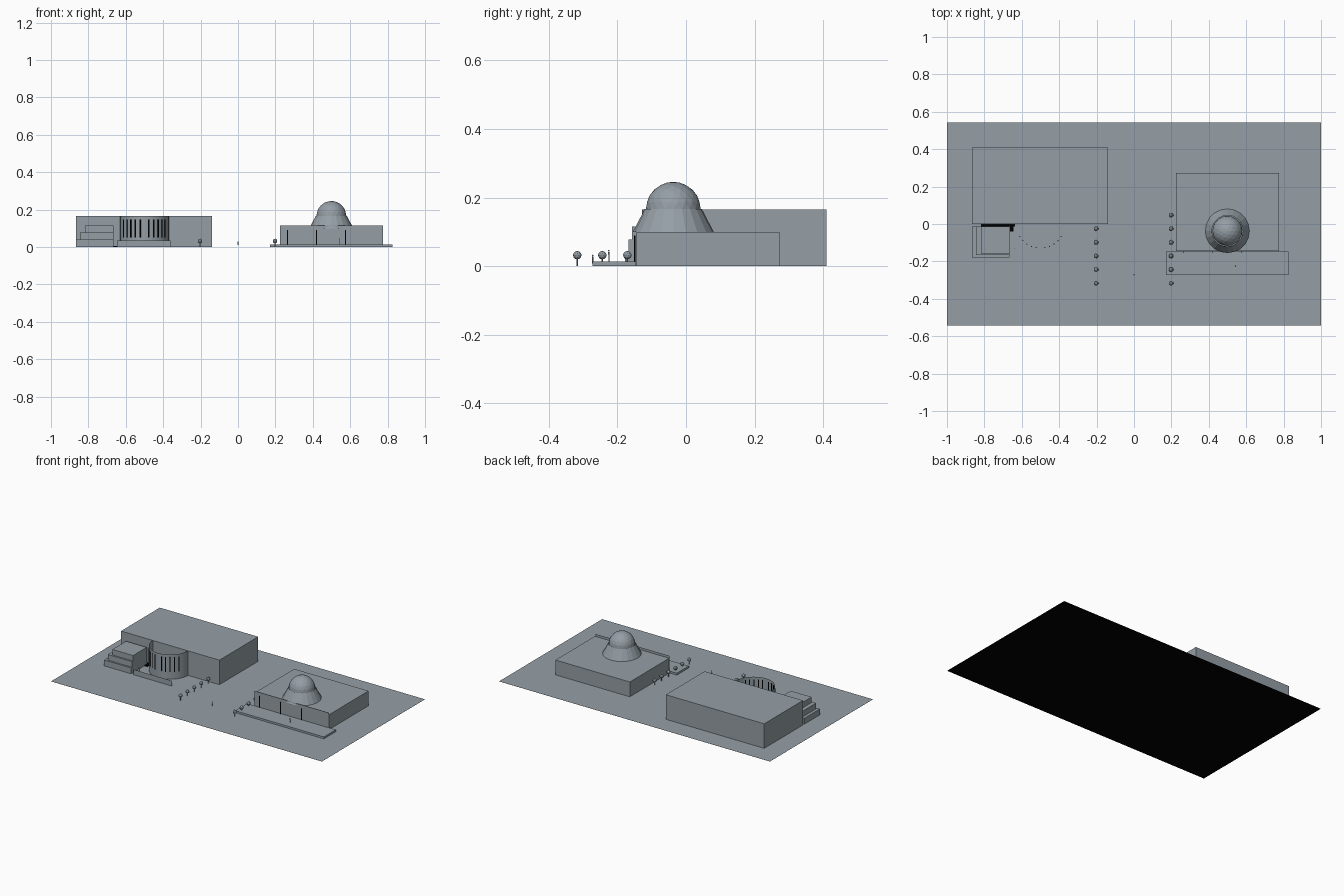
import bpy, bmesh, math
from mathutils import Vector

if "Cube" in bpy.data.objects:
    bpy.data.objects.remove(bpy.data.objects["Cube"])


def colour(name, rgb):
    m = bpy.data.materials.new(name)
    m.diffuse_color = (*rgb, 1)
    m.use_nodes = True
    m.node_tree.nodes["Principled BSDF"].inputs["Base Color"].default_value = m.diffuse_color
    return m


grey = colour("blue_grey", (0.30, 0.345, 0.38))
black = colour("black", (0.0, 0.0, 0.0))


def finish(name, bm, mat=grey):
    me = bpy.data.meshes.new(name)
    bm.to_mesh(me)
    bm.free()
    me.materials.append(mat)
    ob = bpy.data.objects.new(name, me)
    bpy.context.collection.objects.link(ob)
    return ob


def box(name, x0, x1, y0, y1, z0, z1, mat=grey):
    bm = bmesh.new()
    bmesh.ops.create_cube(bm, size=1)
    for v in bm.verts:
        v.co = Vector(((x0, x1)[v.co.x > 0], (y0, y1)[v.co.y > 0], (z0, z1)[v.co.z > 0]))
    return finish(name, bm, mat)


def sheet(name, corners, mat=grey):
    bm = bmesh.new()
    bm.faces.new([bm.verts.new(c) for c in corners])
    return finish(name, bm, mat)


def cone(name, x, y, z0, z1, r0, r1, sides, caps=False):
    bm = bmesh.new()
    bmesh.ops.create_cone(bm, cap_ends=caps, segments=sides, radius1=r0, radius2=r1, depth=z1 - z0)
    bmesh.ops.translate(bm, verts=bm.verts, vec=(x, y, (z0 + z1) / 2))
    return finish(name, bm)


def ball(name, x, y, z, r, sub):
    bm = bmesh.new()
    bmesh.ops.create_icosphere(bm, subdivisions=sub, radius=r)
    bmesh.ops.translate(bm, verts=bm.verts, vec=(x, y, z))
    return finish(name, bm)


# Site: grey top, black underside
site = [(-1, -.543), (1, -.543), (1, .543), (-1, .543)]
sheet("site", [(x, y, .001) for x, y in site])
sheet("site_underside", [(x, y, 0) for x, y in reversed(site)], black)

# Left hall with stepped annex, black link and low front wall
box("left_hall", -.865, -.138, .001, .41, .001, .165)
for i, (x, y, z) in enumerate([(-.865, -.178, .04), (-.845, -.167, .078), (-.818, -.157, .115)]):
    box(f"annex_step_{i}", x, -.665, y, -.013, .001 if i == 0 else .04 * i - .005, z)
box("annex_link", -.818, -.637, -.013, .001, .001, .006, black)
box("annex_link_end", -.663, -.643, -.04, -.013, .001, .006, black)
sheet("low_wall", [(-.647, -.18, 0), (-.36, -.18, 0), (-.36, -.18, .036), (-.647, -.18, .036)])

# Curved entrance screen, open at the top
bm = bmesh.new()
cx, cy, r, n = -.5, .001, .13, 20
ring = []
for i in range(n + 1):
    a = math.pi + math.pi * i / n
    x, y = cx + r * math.cos(a), cy + r * math.sin(a)
    ring.append((bm.verts.new((x, y, .001)), bm.verts.new((x, y, .165))))
for a, b in zip(ring, ring[1:]):
    bm.faces.new((a[0], b[0], b[1], a[1]))
finish("curved_screen", bm)

# Narrow black window strips around the screen
for side in (-1, 1):
    for k, deg in enumerate((10, 22, 34, 46, 58)):
        a = math.radians(deg) * side
        ob = box(f"screen_window_{side}_{k}", -.003, .003, -r - .002, -r + .002, .05, .148, black)
        ob.location = (cx, cy, 0)
        ob.rotation_euler.z = a

# Right hall with terrace, thin facade and slender black columns
box("right_hall", .225, .774, -.144, .272, .001, .10)
box("terrace", .17, .825, -.272, -.146, .001, .014)
sheet("facade", [(.225, -.148, .001), (.774, -.148, .001), (.774, -.148, .114), (.225, -.148, .114)])
for i in range(3):
    x = .265 + .155 * i
    box(f"facade_column_{i}", x - .003, x + .003, -.152, -.148, .014, .09, black)

# Flared drum and dome
cone("dome_base", .499, -.037, .10, .167, .118, .083, 20)
ball("dome", .499, -.037, .166, .08, 3)

# Tree rows
for name, x, count in (("left", -.203, 5), ("right", .198, 6)):
    for i in range(count):
        y = -.317 + .073 * i
        cone(f"{name}_trunk_{i}", x, y, 0, .028, .002, .002, 6)
        ball(f"{name}_crown_{i}", x, y, .032, .0125, 2)

# Small standing figures
for i, (x, y, z) in enumerate([(0, -.272, 0), (.542, -.225, .014), (-.64, -.13, 0)]):
    cone(f"figure_body_{i}", x, y, z, z + .028, .0012, .002, 6, True)
    ball(f"figure_head_{i}", x, y, z + .031, .0026, 1)
